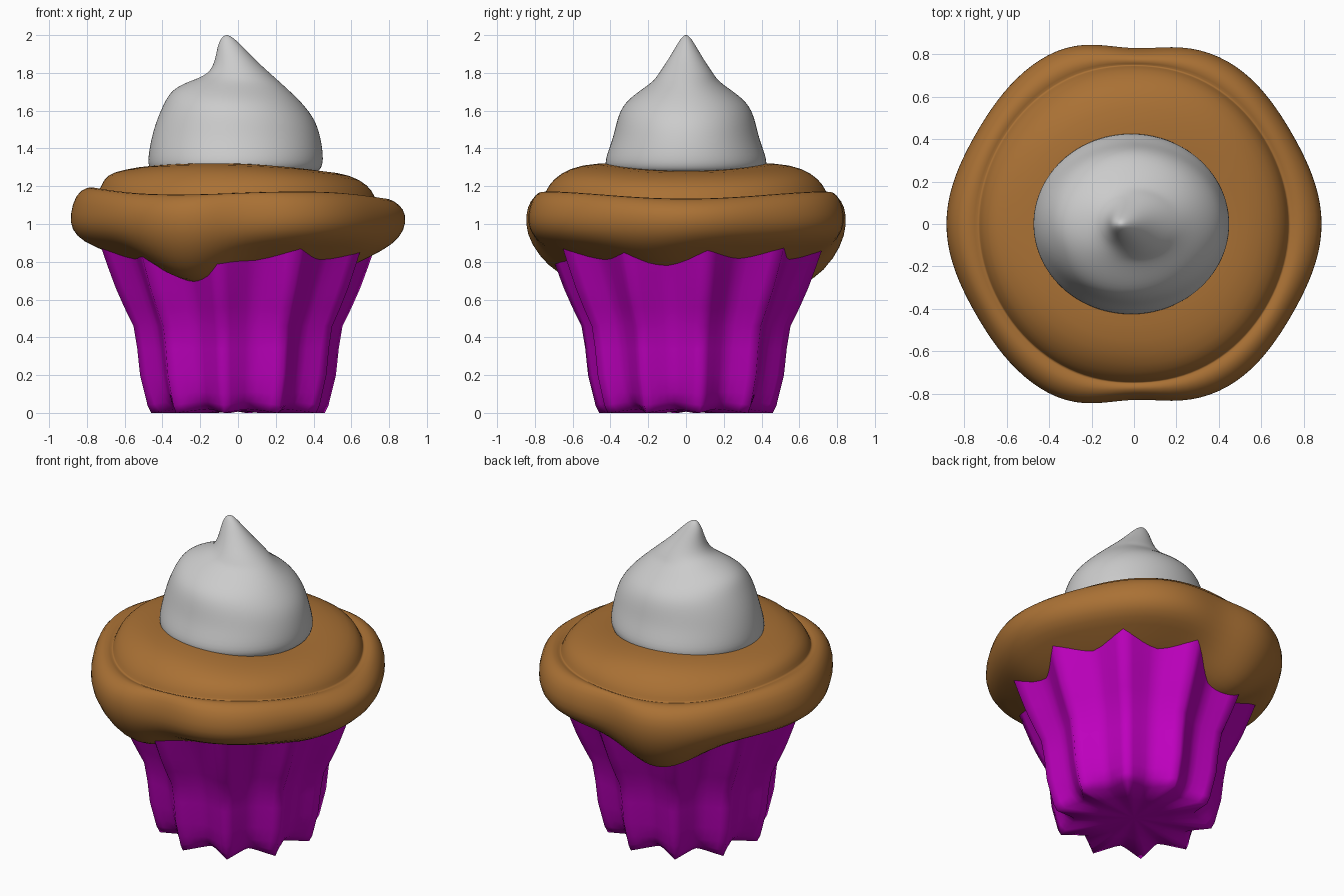
import bpy, math
from math import cos, sin, radians, pi

if "Cube" in bpy.data.objects:
    bpy.data.objects.remove(bpy.data.objects["Cube"])


def loft(name, rings, color=None, start=None, end=None, levels=1):
    """Skin closed rings of points, with optional pole points at each end."""
    n = len(rings[0])
    verts = [p for r in rings for p in r]
    faces = [(i * n + j, i * n + (j + 1) % n, (i + 1) * n + (j + 1) % n, (i + 1) * n + j)
             for i in range(len(rings) - 1) for j in range(n)]
    if start:
        verts.append(start)
        faces += [((j + 1) % n, j, len(verts) - 1) for j in range(n)]
    if end:
        verts.append(end)
        b = (len(rings) - 1) * n
        faces += [(b + j, b + (j + 1) % n, len(verts) - 1) for j in range(n)]
    mesh = bpy.data.meshes.new(name)
    mesh.from_pydata(verts, [], faces)
    mesh.update()
    ob = bpy.data.objects.new(name, mesh)
    bpy.context.collection.objects.link(ob)
    for p in mesh.polygons:
        p.use_smooth = True
    if levels:
        sub = ob.modifiers.new("smooth", 'SUBSURF')
        sub.levels = sub.render_levels = levels
    if color:
        mat = bpy.data.materials.new(name + "_color")
        mat.diffuse_color = color
        mat.use_nodes = True
        mat.node_tree.nodes["Principled BSDF"].inputs["Base Color"].default_value = mat.diffuse_color
        mesh.materials.append(mat)
    return ob


def bump(a, centre, width):
    """Smooth bump around an angle in degrees."""
    d = (a - radians(centre) + pi) % (2 * pi) - pi
    return math.exp(-(d / radians(width)) ** 2)


# Pleated paper wrapper: ten ridges with rounded valleys that tuck under the base
FLUTES, STEPS = 10, 8
wrapper_profile = [  # z at ridge, z at valley, ridge radius, valley radius
    (0.0, 0.01, 0.24, 0.20), (0.0, 0.02, 0.465, 0.35), (0.04, 0.06, 0.485, 0.40),
    (0.10, 0.11, 0.50, 0.425), (0.20, 0.20, 0.525, 0.445), (0.34, 0.34, 0.54, 0.465),
    (0.46, 0.46, 0.56, 0.485), (0.56, 0.56, 0.61, 0.52), (0.66, 0.66, 0.655, 0.555),
    (0.78, 0.78, 0.70, 0.60), (0.91, 0.91, 0.745, 0.65)]
rings = []
for z_ridge, z_valley, ridge, valley in wrapper_profile:
    ring = []
    for j in range(FLUTES * STEPS):
        k = abs(2 * (j % STEPS) / STEPS - 1) ** 1.5
        r = valley + (ridge - valley) * k
        a = radians(9) + 2 * pi * j / (FLUTES * STEPS)
        ring.append((r * cos(a), r * sin(a), z_valley + (z_ridge - z_valley) * k))
    rings.append(ring)
loft("wrapper", rings, (0.52, 0.0, 0.52, 1), start=(0, 0, 0.01), levels=0)

# Cake top: lobed rim with hanging drips, a crease, and a low wavy dome
cake_profile = [  # radius, z, lobe amount, drip amount
    (0.40, 0.76, 0, 0.3), (0.58, 0.79, 0.2, 0.8), (0.71, 0.865, 0.5, 1), (0.81, 0.905, 0.8, 0.6),
    (0.872, 0.97, 1, 0.2), (0.878, 1.05, 1, 0), (0.85, 1.13, 0.9, 0), (0.79, 1.17, 0.5, 0),
    (0.745, 1.16, 0.2, 0), (0.73, 1.15, 0.1, 0), (0.725, 1.175, 0.1, 0), (0.69, 1.235, 0.1, 0),
    (0.60, 1.285, 0.1, 0), (0.46, 1.31, 0, 0), (0.25, 1.31, 0, 0)]
N = 60
rings = []
for r, z, lobe, drip in cake_profile:
    ring = []
    for j in range(N):
        a = 2 * pi * j / N
        # shallow six-fold lobes with a dent at the front and back
        rr = r + lobe * (0.014 * cos(6 * a) - 0.035 * (bump(a, 90, 13) + bump(a, 270, 13))
                         + 0.015 * (bump(a, 108, 14) + bump(a, 252, 14)))
        zz = z - drip * (0.17 * bump(a, 112, 22) + 0.14 * bump(a, 247, 20) + 0.04 * bump(a, 345, 20))
        if z > 1.1:
            rr += 0.025 * sin(a) ** 2 * (1 - lobe)
            zz -= 0.015 * cos(3 * a) * (r > 0.65) + 0.015 * cos(a)
        if z > 1.25:
            zz -= 0.012 * cos(2 * a)
        ring.append((rr * cos(a), rr * sin(a), zz))
    rings.append(ring)
loft("cake_top", rings, (0.40, 0.165, 0.035, 1), start=(0, 0, 0.76), end=(0, 0, 1.31))

# Whipped frosting: rings given by left, right and half depth, leaning to a curled tip
frosting_profile = [  # z, left x, right x, half depth
    (1.27, -0.44, 0.41, 0.39), (1.285, -0.47, 0.44, 0.42), (1.33, -0.485, 0.46, 0.44),
    (1.45, -0.465, 0.445, 0.39), (1.55, -0.435, 0.415, 0.37), (1.64, -0.395, 0.345, 0.335),
    (1.71, -0.355, 0.27, 0.24), (1.755, -0.265, 0.22, 0.175), (1.79, -0.155, 0.18, 0.15),
    (1.87, -0.12, 0.09, 0.095), (1.95, -0.108, 0.015, 0.048), (1.99, -0.085, -0.03, 0.022)]
rings = []
for z, left, right, depth in frosting_profile:
    cx, rx = (left + right) / 2, (right - left) / 2
    rings.append([(cx + rx * cos(2 * pi * j / 24), depth * sin(2 * pi * j / 24), z)
                  for j in range(24)])
loft("frosting", rings, start=(0, 0, 1.27), end=(-0.06, 0, 2.003), levels=2)
